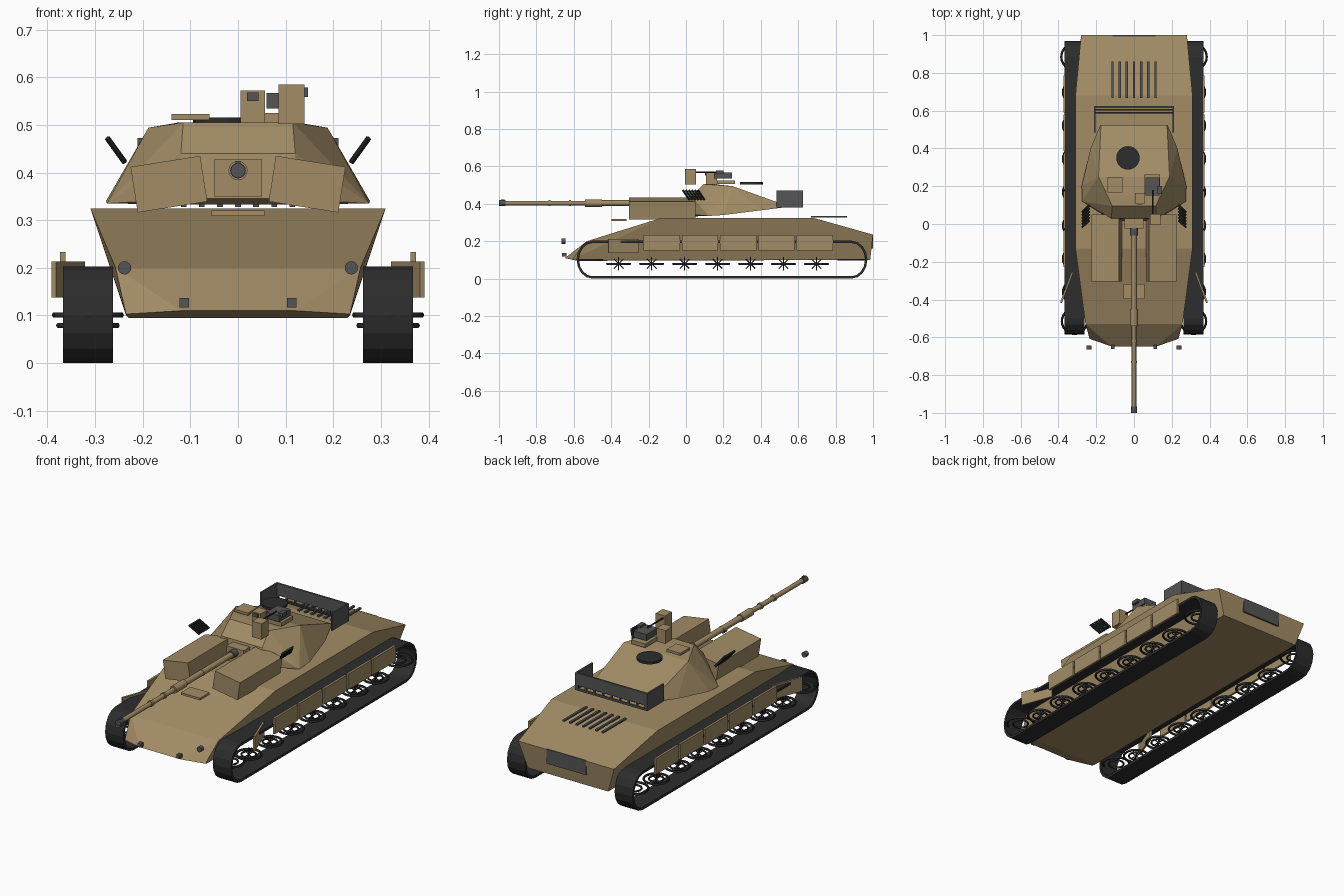
import bpy, bmesh, math
from mathutils import Vector, Matrix

if "Cube" in bpy.data.objects:
    bpy.data.objects.remove(bpy.data.objects["Cube"])

def material(name, rgb):
    m = bpy.data.materials.new(name)
    m.diffuse_color = (*rgb, 1)
    m.use_nodes = True
    m.node_tree.nodes["Principled BSDF"].inputs["Base Color"].default_value = m.diffuse_color
    return m

TAN = material("desert_tan", (0.36, 0.262, 0.132))
GREY = material("dark_grey", (0.09, 0.09, 0.09))
BLACK = material("track_black", (0.026, 0.026, 0.027))

def finish(name, bm, mat, smooth=False):
    bmesh.ops.recalc_face_normals(bm, faces=bm.faces)
    me = bpy.data.meshes.new(name)
    bm.to_mesh(me)
    bm.free()
    me.materials.append(mat)
    ob = bpy.data.objects.new(name, me)
    bpy.context.collection.objects.link(ob)
    if smooth:
        bpy.ops.object.select_all(action='DESELECT')
        ob.select_set(True)
        bpy.context.view_layer.objects.active = ob
        bpy.ops.object.shade_smooth_by_angle(angle=math.radians(35))
    return ob

def box(name, x, y, z, mat=TAN, rot=None):
    """Box from (min, max) ranges, optionally rotated about its centre."""
    c = Vector([(a + b) / 2 for a, b in (x, y, z)])
    size = Matrix.Diagonal([b - a for a, b in (x, y, z)] + [1])
    bm = bmesh.new()
    bmesh.ops.create_cube(bm, size=1, matrix=Matrix.Translation(c) @ (rot or Matrix()) @ size)
    return finish(name, bm, mat)

def rod(name, a, b, r, mat=TAN, seg=16):
    """Cylinder between two points."""
    a, b = Vector(a), Vector(b)
    d = b - a
    m = Matrix.Translation((a + b) / 2) @ d.to_track_quat('Z', 'Y').to_matrix().to_4x4()
    bm = bmesh.new()
    bmesh.ops.create_cone(bm, cap_ends=True, segments=seg, radius1=r, radius2=r, depth=d.length, matrix=m)
    return finish(name, bm, mat, True)

def shell(name, half):
    """Faceted convex armour body from points on one side, mirrored in x."""
    bm = bmesh.new()
    for x, y, z in half:
        for s in (-1, 1):
            bm.verts.new((s * x, y, z))
    out = bmesh.ops.convex_hull(bm, input=bm.verts)
    bmesh.ops.delete(bm, geom=[v for v in out['geom_interior'] if isinstance(v, bmesh.types.BMVert)], context='VERTS')
    bmesh.ops.dissolve_limit(bm, angle_limit=math.radians(1), verts=bm.verts, edges=bm.edges)
    return finish(name, bm, TAN)

def flat_ring(name, c, r, t):
    bpy.ops.mesh.primitive_torus_add(location=c, major_radius=r, minor_radius=t,
                                     major_segments=24, minor_segments=6)
    ob = bpy.context.object
    ob.name = name
    ob.data.materials.append(BLACK)
    bpy.ops.object.shade_smooth_by_angle(angle=math.radians(60))

# Hull and turret
shell("hull", [(.12, -.648, .11), (.235, -.608, .103), (.23, -.58, .095), (.257, -.53, .2),
               (.31, -.13, .325), (.31, .68, .325), (.28, 1, .235), (.235, .985, .1)])
shell("turret", [(.11, .015, .345), (.275, .12, .335), (.277, .2, .34), (.23, .4, .365), (.18, .52, .38),
                 (.1, .05, .333), (.12, .03, .44), (.115, .095, .505), (.125, .15, .505),
                 (.188, .25, .494), (.175, .525, .395)])

# Track belts: hollow rounded bands
def oval(inset):
    pts = []
    for yc, start in ((.885, -90), (-.5, 90)):
        for i in range(9):
            a = math.radians(start + i * 22.5)
            pts.append((yc + (.085 - inset) * math.cos(a), .1015 + (.1015 - inset) * math.sin(a)))
    return pts

for s, side in ((-1, "left"), (1, "right")):
    bm = bmesh.new()
    loops = [[bm.verts.new((s * x, y, z)) for y, z in oval(i)]
             for x, i in ((.262, 0), (.367, 0), (.367, .013), (.262, .013))]
    n = len(loops[0])
    for k in range(4):
        p, q = loops[k], loops[(k + 1) % 4]
        for i in range(n):
            bm.faces.new((p[i], p[(i + 1) % n], q[(i + 1) % n], q[i]))
    finish(side + "_track", bm, BLACK)

    # Road wheels with spokes, and end wheels
    for i in range(7):
        y = -.36 + i * .1763
        for r, t in ((.061, .006), (.036, .005)):
            flat_ring(side + "_wheel_rim", (s * .315, y, .079), r, t)
        for k in range(4):
            a = math.radians(45 * k)
            d = Vector((0, math.cos(a), math.sin(a))) * .036
            c = Vector((s * .315, y, .079))
            rod(side + "_wheel_spoke", c - d, c + d, .003, BLACK, 6)
    for y, r in ((-.515, .067), (.885, .07)):
        flat_ring(side + "_end_wheel_rim", (s * .315, y, .101), r, .006)
        flat_ring(side + "_end_wheel_hub", (s * .315, y, .101), .038, .005)

    # Side skirts and angled front flap
    for i in range(5):
        y = -.227 + i * .2045
        box(side + "_skirt", sorted((s * .362, s * .374)), (y, y + .194), (.15, .233))
    box(side + "_front_flap", (s * .356 - .005, s * .356 + .005), (-.422, -.248), (.138, .213),
        rot=Matrix.Rotation(s * math.radians(20.5), 4, 'Z'))

    # Tilted cheek armour
    box(side + "_cheek_armour", (s * .145 - .074, s * .145 + .074), (-.305, .05), (.327, .424),
        rot=Matrix.Rotation(s * math.radians(9), 4, 'Y'))

    # Smoke launcher tubes
    for i in range(6):
        y = .008 + i * .016
        rod(side + "_smoke_tube", (s * .238, y + .01, .422), (s * .274, y - .024, .472), .006, BLACK, 8)

    # Lamps on the bow
    rod(side + "_headlight", (s * .238, -.665, .2), (s * .238, -.643, .2), .014, GREY)
    box(side + "_bow_lamp", (s * .113 - .01, s * .113 + .01), (-.662, -.64), (.117, .137), GREY)

    # Rack side plate
    box(side + "_rack_side", (s * .207 - .004, s * .207 + .004), (.485, .625), (.38, .472), GREY)

# Main gun
box("mantlet", (-.05, .05), (-.025, .1), (.35, .427))
rod("gun_barrel", (0, -.99, .404), (0, 0, .404), .012)
rod("gun_rear_sleeve", (0, -.45, .404), (0, 0, .404), .015)
rod("bore_evacuator", (0, -.54, .404), (0, -.45, .404), .02)
for y in (-.73, -.62, -.3):
    rod("barrel_band", (0, y - .006, .404), (0, y + .006, .404), .0165)
rod("muzzle", (0, -1, .404), (0, -.965, .404), .0155, GREY)
box("muzzle_sensor", (-.005, .005), (-.99, -.97), (.415, .424), GREY)
rod("gun_collar", (0, -.06, .404), (0, -.02, .404), .02, GREY)
box("driver_hatch", (-.056, .056), (-.397, -.317), (.309, .32))

# Roof fittings
rod("round_hatch", (-.032, .35, .503), (-.032, .35, .516), .062, BLACK, 24)
box("square_hatch", (-.14, -.06), (.168, .248), (.51, .523))
box("gunner_sight", (.005, .057), (.108, .165), (.5, .572))
box("sight_window", (.019, .043), (.102, .109), (.55, .568), GREY)
box("panoramic_sight", (.085, .14), (-.005, .053), (.502, .585))
box("weapon_mount", (.055, .138), (.165, .262), (.505, .525))
box("weapon_body", (.06, .135), (.15, .245), (.534, .567), GREY)
rod("weapon_barrel", (.098, .03, .57), (.098, .18, .57), .004, BLACK, 8)
box("ammunition_box", (.125, .147), (.16, .2), (.558, .578), GREY)

# Stowage rack: solid upper panel, lower rail and posts
box("rack_panel", (-.207, .207), (.615, .625), (.408, .472), GREY)
box("rack_lower_rail", (-.207, .207), (.615, .625), (.38, .39), GREY)
for i in range(9):
    x = -.2 + i * .05
    box("rack_post", (x - .005, x + .005), (.616, .624), (.385, .41), GREY)
for y in (.59, .605):
    rod("rack_rail", (-.207, y, .4), (.207, y, .4), .004, GREY, 8)

# Engine deck louvres and exhaust grille
for i in range(7):
    x = -.114 + i * .038
    box("deck_louvre", (x - .006, x + .006), (.668, .86), (.328, .336), GREY)
box("exhaust_grille", (-.115, .115), (.985, 1), (.16, .237), GREY)
